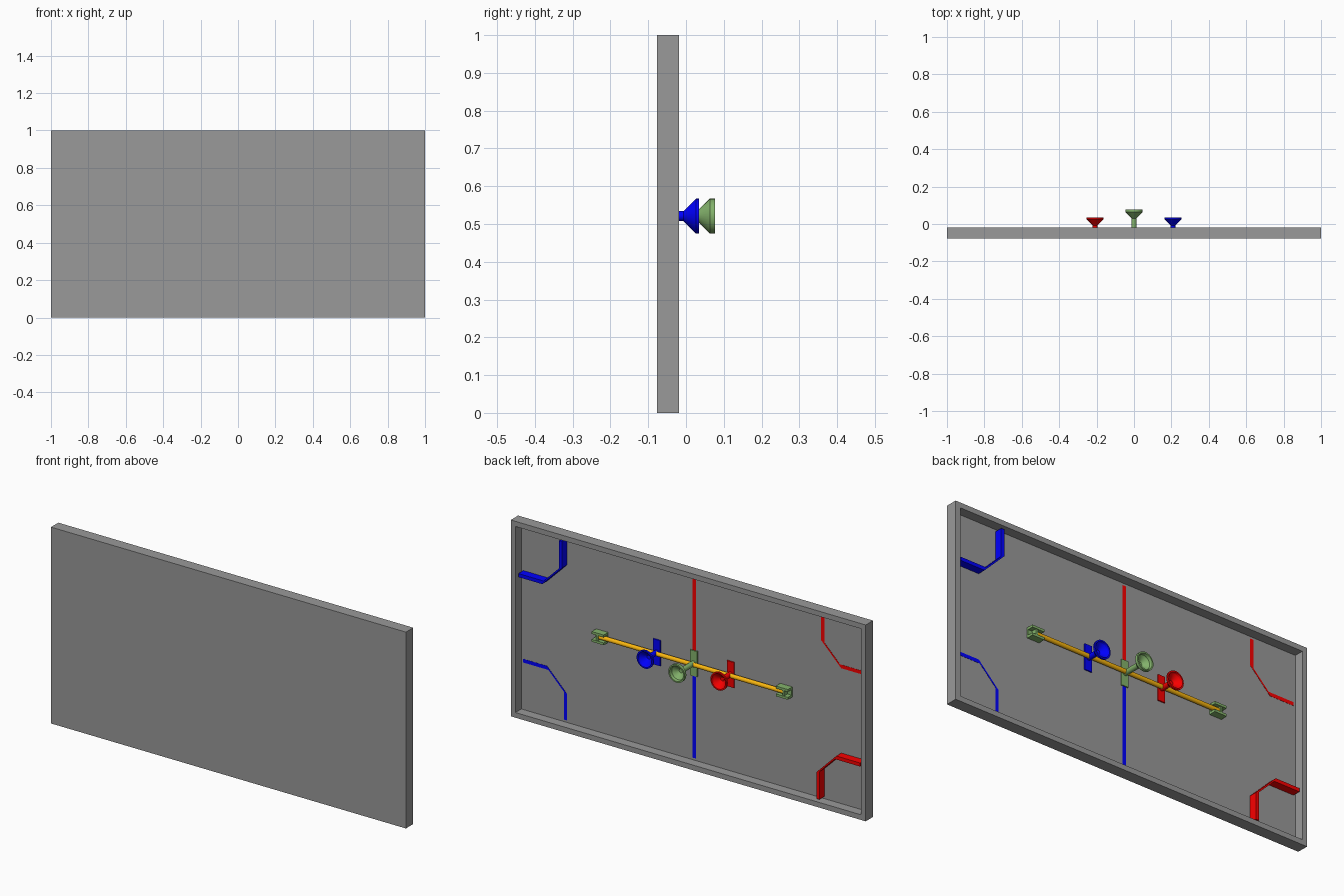
import bpy, bmesh, math
from mathutils import Vector

if "Cube" in bpy.data.objects:
    bpy.data.objects.remove(bpy.data.objects["Cube"])

FLOOR, RIM, BACK = -0.066, -0.018, -0.077
WALL = 0.037
MID_Z = 0.521


def material(name, rgb):
    m = bpy.data.materials.new(name)
    m.diffuse_color = (*rgb, 1)
    m.use_nodes = True
    m.node_tree.nodes["Principled BSDF"].inputs["Base Color"].default_value = m.diffuse_color
    return m


GREY = material("dark_grey", (0.32, 0.32, 0.32))
RED = material("red", (0.95, 0, 0))
BLUE = material("blue", (0, 0, 1))
GREEN = material("green", (0.23, 0.45, 0.15))
YELLOW = material("yellow", (0.95, 0.47, 0.005))


def finish(name, bm, mat, smooth=False):
    bmesh.ops.recalc_face_normals(bm, faces=bm.faces)
    mesh = bpy.data.meshes.new(name)
    bm.to_mesh(mesh)
    bm.free()
    ob = bpy.data.objects.new(name, mesh)
    bpy.context.collection.objects.link(ob)
    mesh.materials.append(mat)
    if smooth:
        bpy.ops.object.select_all(action='DESELECT')
        ob.select_set(True)
        bpy.context.view_layer.objects.active = ob
        bpy.ops.object.shade_smooth_by_angle(angle=math.radians(30))
    return ob


def add_box(bm, x0, x1, y0, y1, z0, z1):
    verts = bmesh.ops.create_cube(bm, size=1)["verts"]
    for v in verts:
        v.co = Vector((x1 if v.co.x > 0 else x0,
                       y1 if v.co.y > 0 else y0,
                       z1 if v.co.z > 0 else z0))


def boxes(name, mat, *dims):
    bm = bmesh.new()
    for d in dims:
        add_box(bm, *d)
    return finish(name, bm, mat)


def lathe_y(name, mat, x, z, profile, sides=32):
    """Revolve (radius, y) points round an axis along y, with closed ends."""
    bm = bmesh.new()
    rings = []
    for r, y in profile:
        rings.append([bm.verts.new((x + r * math.cos(a), y, z + r * math.sin(a)))
                      for a in (2 * math.pi * i / sides for i in range(sides))])
    for a, b in zip(rings, rings[1:]):
        for i in range(sides):
            j = (i + 1) % sides
            bm.faces.new((a[i], a[j], b[j], b[i]))
    bm.faces.new(rings[0])
    bm.faces.new(rings[-1])
    return finish(name, bm, mat, True)


def corner_strip(name, mat, sx, top, height):
    """Chamfered strip closing off one corner of the field."""
    def path(d):
        k = d * math.tan(math.pi / 8)
        return [(1 - WALL, 0.275 + d), (0.825 + k, 0.275 + d),
                (0.725 - d, 0.175 - k), (0.725 - d, WALL)]
    bm = bmesh.new()
    rows = []
    for d, y in ((-0.009, FLOOR), (0.009, FLOOR), (0.009, FLOOR + height), (-0.009, FLOOR + height)):
        rows.append([bm.verts.new((sx * x, y, 1 - z if top else z)) for x, z in path(d)])
    for r in range(4):
        a, b = rows[r], rows[(r + 1) % 4]
        for i in range(3):
            bm.faces.new((a[i], a[i + 1], b[i + 1], b[i]))
    bm.faces.new([r[0] for r in rows])
    bm.faces.new([r[-1] for r in rows])
    return finish(name, bm, mat)


# Tray: a box whose open side faces the back
bm = bmesh.new()
add_box(bm, -1, 1, BACK, RIM, 0, 1)
bm.normal_update()
face = max(bm.faces, key=lambda f: f.normal.y)
bmesh.ops.inset_region(bm, faces=[face], thickness=WALL)
pit = bmesh.ops.extrude_face_region(bm, geom=[face])
for g in pit["geom"]:
    if isinstance(g, bmesh.types.BMVert):
        g.co.y = FLOOR
if face.is_valid:
    bmesh.ops.delete(bm, geom=[face], context='FACES_ONLY')
finish("tray", bm, GREY)

# Centre line in two colours
boxes("centre_line_upper", RED, (-0.01, 0.01, FLOOR, FLOOR + 0.001, 0.5, 1 - WALL))
boxes("centre_line_lower", BLUE, (-0.01, 0.01, FLOOR, FLOOR + 0.001, WALL, 0.5))

# Corner zones: one raised and one flat for each colour
corner_strip("raised_corner_blue", BLUE, 1, True, 0.040)
corner_strip("flat_corner_blue", BLUE, 1, False, 0.001)
corner_strip("raised_corner_red", RED, -1, False, 0.040)
corner_strip("flat_corner_red", RED, -1, True, 0.001)

# Long bar along x
bm = bmesh.new()
bmesh.ops.create_cone(bm, cap_ends=True, segments=24, radius1=0.011, radius2=0.011, depth=1.04)
for v in bm.verts:
    v.co = Vector((v.co.z, -0.048 + v.co.y, MID_Z + v.co.x))
finish("bar", bm, YELLOW, True)

# U-shaped brackets holding the bar ends
for side, s in (("right", 1), ("left", -1)):
    x0, x1 = sorted((s * 0.485, s * 0.553))
    e0, e1 = sorted((s * 0.52, s * 0.53))
    boxes("bracket_" + side, GREEN,
          (x0, x1, FLOOR, FLOOR + 0.006, MID_Z - 0.026, MID_Z + 0.026),
          (x0, x1, FLOOR, -0.030, MID_Z + 0.014, MID_Z + 0.026),
          (x0, x1, FLOOR, -0.030, MID_Z - 0.026, MID_Z - 0.014),
          (e0, e1, FLOOR, -0.033, MID_Z - 0.02, MID_Z + 0.02))

# Flared knobs with hollow mouths on stems, each with a base plate
for name, mat, x, tip, band in (("blue", BLUE, 0.208, 0.035, 0.009),
                                ("green", GREEN, 0, 0.077, 0.014),
                                ("red", RED, -0.208, 0.035, 0.009)):
    boxes("base_plate_" + name, mat,
          (x - 0.02, x + 0.02, FLOOR, FLOOR + 0.006, MID_Z - 0.065, MID_Z + 0.065))
    lathe_y("knob_" + name, mat, x, MID_Z,
            [(0.013, FLOOR), (0.013, tip - band - 0.033), (0.046, tip - band), (0.046, tip),
             (0.039, tip), (0.036, tip - band), (0.010, tip - band - 0.022)])
